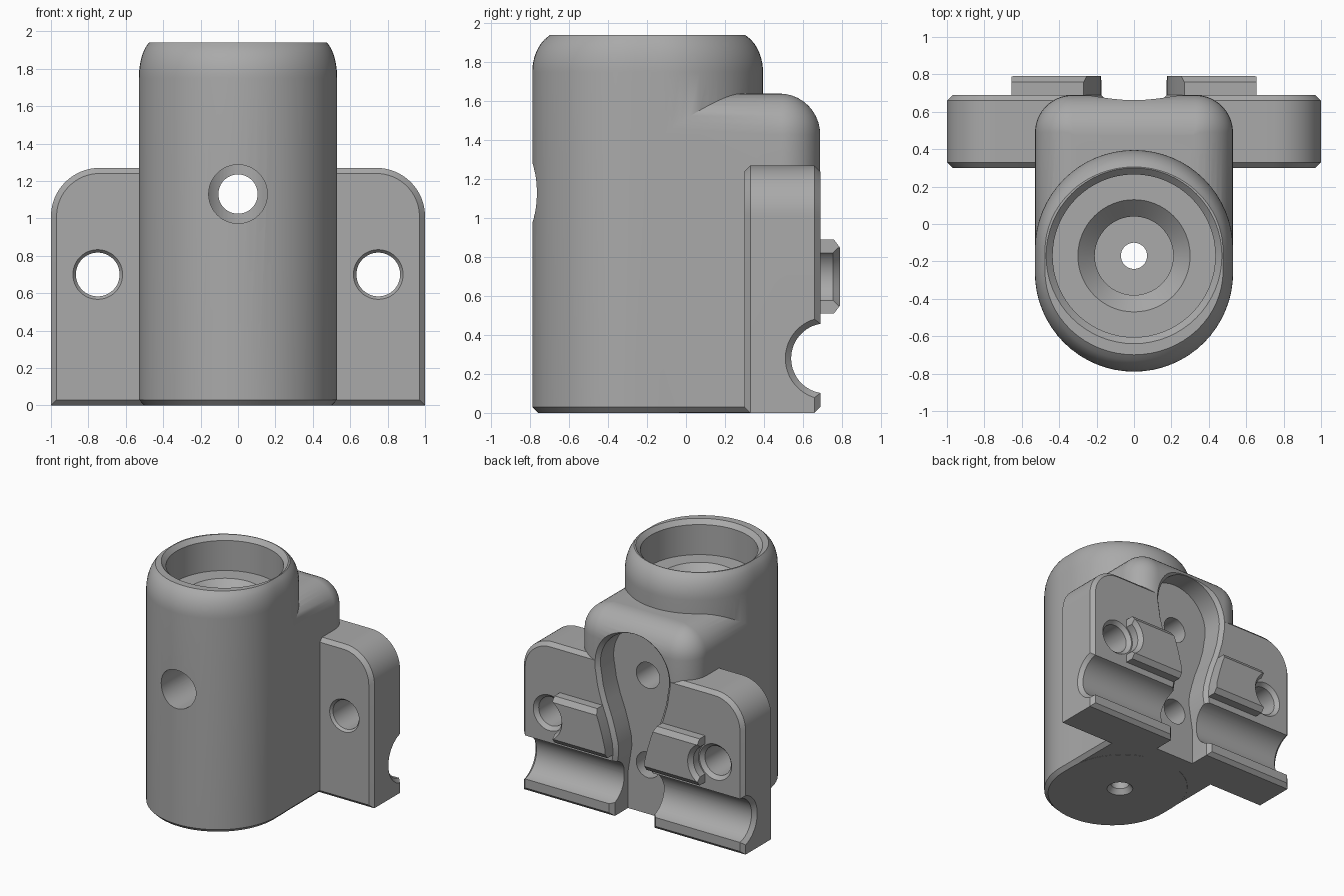
import bpy, bmesh
from math import sin, cos, pi, sqrt

cube = bpy.data.objects.get("Cube")
if cube:
    bpy.data.objects.remove(cube, do_unlink=True)

grey = bpy.data.materials.new("plain grey")
grey.use_nodes = True
grey.diffuse_color = (0.4, 0.4, 0.4, 1)
grey.node_tree.nodes["Principled BSDF"].inputs["Base Color"].default_value = (0.4, 0.4, 0.4, 1)


def loft(name, rings):
    """Closed solid through matching rings of points."""
    bm = bmesh.new()
    loops = [[bm.verts.new(p) for p in ring] for ring in rings]
    n = len(loops[0])
    for a, b in zip(loops, loops[1:]):
        for i in range(n):
            j = (i + 1) % n
            bm.faces.new((a[i], a[j], b[j], b[i]))
    bm.faces.new(loops[0])
    bm.faces.new(loops[-1])
    bmesh.ops.recalc_face_normals(bm, faces=bm.faces)
    mesh = bpy.data.meshes.new(name)
    bm.to_mesh(mesh)
    bm.free()
    mesh.materials.append(grey)
    obj = bpy.data.objects.new(name, mesh)
    bpy.context.collection.objects.link(obj)
    return obj


def arc(cx, cy, r, start, end, steps=16):
    """Points on an arc, angles in quarter turns."""
    angles = [(start + (end - start) * i / steps) * pi / 2 for i in range(steps + 1)]
    return [(cx + r * cos(a), cy + r * sin(a)) for a in angles]


def turned(name, axis, centre, profile, sides=64):
    """Round solid along an axis from (radius, position) pairs."""
    u, v = centre
    place = {"x": lambda a, b, t: (t, a, b),
             "y": lambda a, b, t: (a, t, b),
             "z": lambda a, b, t: (a, b, t)}[axis]
    return loft(name, [[place(a, b, t) for a, b in arc(u, v, r, 0, 4, sides)[:-1]]
                       for r, t in profile])


def combine(target, tool, operation):
    mod = target.modifiers.new(tool.name, "BOOLEAN")
    mod.operation = operation
    mod.solver = "EXACT"
    mod.object = tool
    bpy.context.view_layer.objects.active = target
    bpy.ops.object.modifier_apply(modifier=mod.name)
    bpy.data.objects.remove(tool, do_unlink=True)


# Barrel: slightly elongated round column with a rounded top rim
def barrel_ring(z, sx, sy):
    outline = arc(0, 0.0625, 0.53, 0, 2, 32) + arc(0, -0.0625, 0.53, 2, 4, 32)
    return [(x * sx, y * sy - 0.197, z) for x, y in outline]


rings = [barrel_ring(0, 0.945, 0.95), barrel_ring(0.03, 1, 1)]
for i in range(9):
    t = i / 8
    drop = 1 - sqrt(1 - (0.9 * t) ** 2)
    rings.append(barrel_ring(1.75 + 0.19 * t, 1 - 0.18 * drop, 1 - 0.27 * drop))
body = loft("bracket_body", rings)


# Bridge between the barrel and the plate, rounded on top
def bridge_ring(z, inset):
    w, back, r = 0.529 - inset, 0.689 - inset, max(0.2 - inset, 0.004)
    outline = ([(w, -0.2)] + arc(w - r, back - r, r, 0, 1)
               + arc(r - w, back - r, r, 1, 2) + [(-w, -0.2)])
    return [(x, y, z) for x, y in outline]


rings = [bridge_ring(0.001, 0.03), bridge_ring(0.031, 0)]
for a in range(11):
    t = a / 10 * pi / 2
    rings.append(bridge_ring(1.43 + 0.21 * sin(t), 0.21 * (1 - cos(t))))
combine(body, loft("bridge", rings), "UNION")


# Mounting plate with chamfered edges
def plate_ring(y, inset):
    w, top, r = 1 - inset, 1.27 - inset, 0.26 - inset
    outline = ([(w, inset)] + arc(w - r, top - r, r, 0, 1)
               + arc(r - w, top - r, r, 1, 2) + [(-w, inset)])
    return [(x, y, z) for x, z in outline]


combine(body, loft("plate", [plate_ring(0.30, 0.03), plate_ring(0.33, 0),
                             plate_ring(0.66, 0), plate_ring(0.69, 0.03)]), "UNION")

# Raised clips on the back of the plate, hollowed around the screw holes
clip_side = [(0.6, 0.51), (0.76, 0.51), (0.79, 0.55), (0.79, 0.85), (0.76, 0.89), (0.6, 0.89)]
for side in (-1, 1):
    clip = loft("clip", [[(side * x, y, z) for y, z in clip_side] for x in (0.1, 0.655)])
    combine(clip, turned("clip_hollow", "y", (side * 0.75, 0.7),
                         [(0.155, 0.5), (0.155, 0.755), (0.19, 0.8)]), "DIFFERENCE")
    combine(body, clip, "UNION")


# Keyhole recess down the back, with a chamfered mouth
def recess_ring(y, grow):
    right = [(0.18, -0.1), (0.18, 0.3), (0.16, 0.42), (0.145, 0.52), (0.15, 0.6),
             (0.175, 0.7), (0.205, 0.8), (0.25, 0.92), (0.285, 1.04)]
    half = [(x + grow, z) for x, z in right] + arc(0, 1.22, 0.31 + grow, -0.15, 1, 20)
    return [(x, y, z) for x, z in half + [(-x, z) for x, z in half[-2::-1]]]


cutters = [loft("recess", [recess_ring(0.49, 0), recess_ring(0.66, 0),
                           recess_ring(0.69, 0.03), recess_ring(0.9, 0.03)])]

# Cross groove along the plate
cutters.append(turned("groove", "x", (0.72, 0.28),
                      [(0.21, -1.1), (0.21, -1), (0.18, -0.97), (0.18, 0.97), (0.21, 1), (0.21, 1.1)]))

# Stepped bore through the barrel
cutters.append(turned("bore", "z", (0, -0.17),
                      [(0.1, -0.1), (0.1, 0), (0.07, 0.04), (0.07, 0.25), (0.21, 0.25),
                       (0.21, 1.57), (0.30, 1.66), (0.435, 1.66), (0.435, 1.905),
                       (0.47, 1.94), (0.47, 2.05)]))

# Access hole through the front and two screw holes in the recess
cutters.append(turned("front_hole", "y", (0, 1.13),
                      [(0.157, -1), (0.157, -0.2), (0.105, -0.2), (0.105, 0.6)], 48))
cutters.append(turned("lower_hole", "y", (0, 0.40), [(0.105, -0.1), (0.105, 0.6)], 48))

# Countersunk screw holes in the plate
for side in (-1, 1):
    cutters.append(turned("plate_hole", "y", (side * 0.75, 0.7),
                          [(0.133, 0.2), (0.133, 0.30), (0.117, 0.32), (0.117, 0.66),
                           (0.145, 0.69), (0.145, 0.75)], 48))
for cutter in cutters:
    combine(body, cutter, "DIFFERENCE")

bpy.ops.object.select_all(action="DESELECT")
body.select_set(True)
bpy.context.view_layer.objects.active = body
bpy.ops.object.shade_smooth_by_angle(angle=pi / 6)
